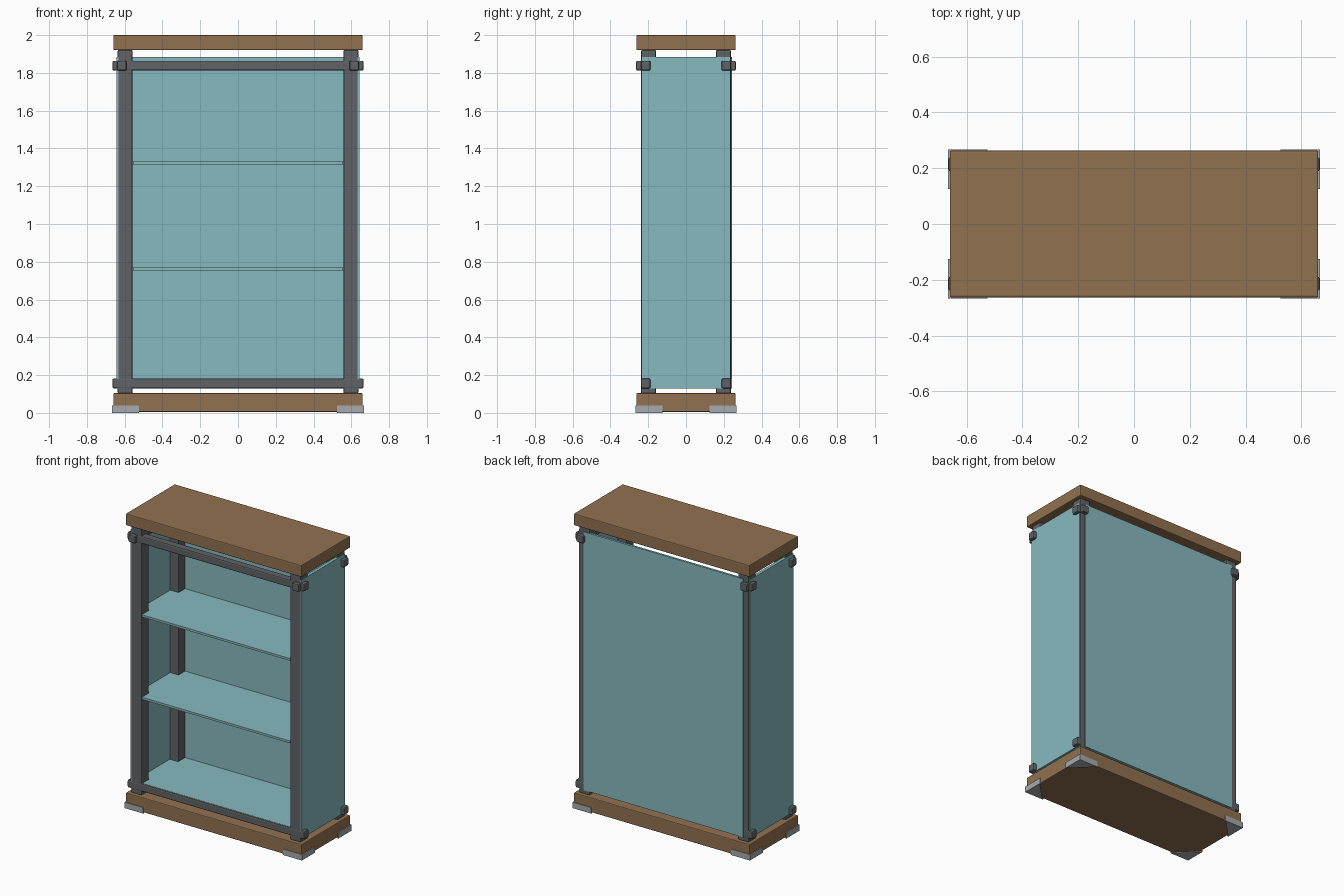
import bpy
import bmesh

cube = bpy.data.objects.get("Cube")
if cube:
    bpy.data.objects.remove(cube, do_unlink=True)


def material(name, color):
    mat = bpy.data.materials.new(name)
    mat.use_nodes = True
    mat.diffuse_color = (*color, 1)
    mat.node_tree.nodes["Principled BSDF"].inputs["Base Color"].default_value = (*color, 1)
    return mat


WOOD = material("brown wood", (0.285, 0.165, 0.08))
GLASS = material("teal panel", (0.245, 0.49, 0.52))
STEEL = material("dark grey steel", (0.115, 0.124, 0.133))
METAL = material("light grey metal", (0.38, 0.41, 0.42))


def add_object(name, bm, mat, bevel=0):
    bmesh.ops.recalc_face_normals(bm, faces=bm.faces)
    mesh = bpy.data.meshes.new(name)
    bm.to_mesh(mesh)
    bm.free()
    mesh.materials.append(mat)
    obj = bpy.data.objects.new(name, mesh)
    bpy.context.collection.objects.link(obj)
    if bevel:
        mod = obj.modifiers.new("soft edges", 'BEVEL')
        mod.width = bevel
        mod.segments = 2
    return obj


def box(name, xs, ys, zs, mat, bevel=0):
    bm = bmesh.new()
    bmesh.ops.create_cube(bm, size=1)
    for v in bm.verts:
        for i, (lo, hi) in enumerate((xs, ys, zs)):
            v.co[i] = hi if v.co[i] > 0 else lo
    return add_object(name, bm, mat, bevel)


def prism(name, outline, z0, z1, mat, bevel=0):
    bm = bmesh.new()
    face = bm.faces.new([bm.verts.new((x, y, z0)) for x, y in outline])
    top = bmesh.ops.extrude_face_region(bm, geom=[face])["geom"]
    for v in top:
        if isinstance(v, bmesh.types.BMVert):
            v.co.z = z1
    return add_object(name, bm, mat, bevel)


def span(a, b, sign):
    return tuple(sorted((a * sign, b * sign)))


# Wooden top and base
box("top_slab", (-0.66, 0.66), (-0.263, 0.263), (1.92, 2.0), WOOD, 0.006)
box("base_slab", (-0.66, 0.66), (-0.263, 0.263), (0.005, 0.105), WOOD, 0.006)

# Corner posts, cross rail ends and base brackets
for sx, side in ((1, "left"), (-1, "right")):
    for sy, end in ((-1, "front"), (1, "back")):
        tag = f"{end}_{side}"
        box(f"post_{tag}", span(0.558, 0.637, sx), span(0.158, 0.238, sy),
            (0.1, 1.922), STEEL, 0.008)
        ell = [(0.667, 0.267), (0.525, 0.267), (0.525, 0.258),
               (0.658, 0.258), (0.658, 0.125), (0.667, 0.125)]
        prism(f"bracket_{tag}", [(x * sx, y * sy) for x, y in ell], 0, 0.04, METAL)
        prism(f"bracket_plate_{tag}", [(x * sx, y * sy) for x, y in (ell[0], ell[1], ell[-1])],
              0, 0.006, METAL)
    # Depth rails poke through the posts at the top only
    box(f"depth_rail_{side}", span(0.59, 0.64, sx), (-0.264, 0.264),
        (1.812, 1.864), STEEL, 0.008)
    # Side panels
    box(f"side_panel_{side}", span(0.62, 0.642, sx), (-0.236, 0.232),
        (0.13, 1.885), GLASS)

# Long rails, front and back, bottom and top
for sy, end in ((-1, "front"), (1, "back")):
    for z, level in ((0.13, "bottom"), (1.812, "top")):
        box(f"long_rail_{end}_{level}", (-0.665, 0.665), span(0.188, 0.239, sy),
            (z, z + 0.052), STEEL, 0.008)

# Back panel
box("back_panel", (-0.6, 0.6), (0.228, 0.243), (0.13, 1.885), GLASS)

# Shelves notched around the posts
quarter = [(0.62, 0.158), (0.557, 0.158), (0.557, 0.236)]
right_half = [(x, -y) for x, y in reversed(quarter)] + quarter
outline = right_half + [(-x, -y) for x, y in right_half]
for name, z in (("lower_shelf", 0.755), ("upper_shelf", 1.315)):
    prism(name, outline, z, z + 0.015, GLASS)

# Floor between the bottom rails
prism("floor_panel", [(x, y * 0.97) for x, y in outline], 0.168, 0.183, GLASS)
